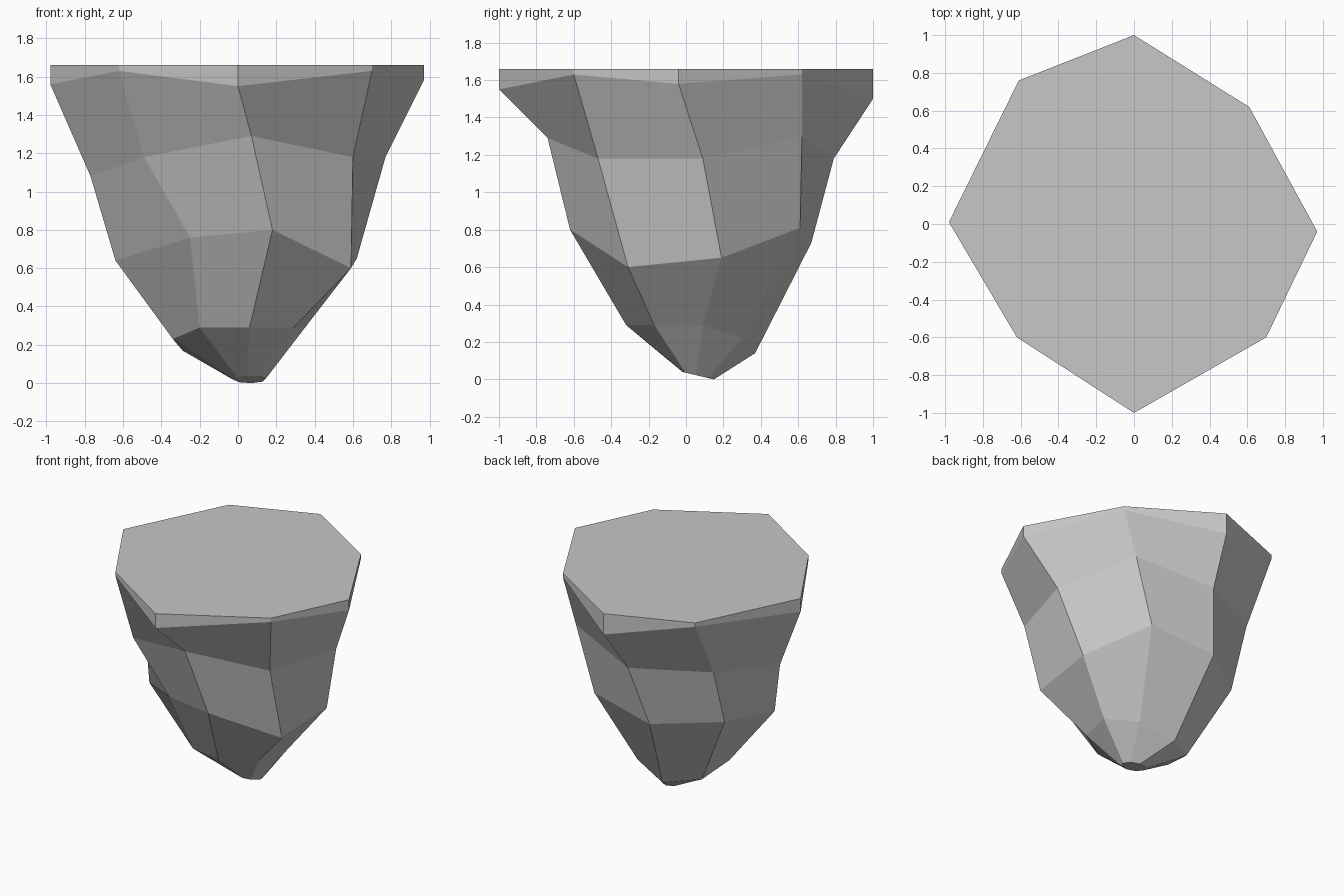
import bpy
import bmesh
import math

cube = bpy.data.objects.get("Cube")
if cube:
    bpy.data.objects.remove(cube, do_unlink=True)


def make_material(name, colour):
    material = bpy.data.materials.new(name)
    material.use_nodes = True
    material.diffuse_color = colour
    shader = next(n for n in material.node_tree.nodes if n.type == "BSDF_PRINCIPLED")
    shader.inputs["Base Color"].default_value = colour
    shader.inputs["Roughness"].default_value = 0.9
    return material


def loft(name, sections, material):
    """Join eight-sided cross-sections, from the top down, into a closed solid."""
    mesh = bpy.data.meshes.new(name)
    bm = bmesh.new()
    rings = [[bm.verts.new(point) for point in section] for section in sections]
    for upper, lower in zip(rings, rings[1:]):
        count = len(upper)
        for i in range(count):
            j = (i + 1) % count
            bm.faces.new((upper[i], lower[i], lower[j], upper[j]))
    bm.faces.new(rings[0])
    bm.faces.new(rings[-1][::-1])
    bmesh.ops.recalc_face_normals(bm, faces=bm.faces)
    bm.to_mesh(mesh)
    bm.free()
    mesh.materials.append(material)
    obj = bpy.data.objects.new(name, mesh)
    bpy.context.scene.collection.objects.link(obj)
    return obj


# Flat top outline, counter-clockwise starting at the front corner
top_height = 1.66
outline = [(0, -1), (.7, -.6), (.97, -.04), (.61, .62),
           (0, 1), (-.61, .76), (-.98, .01), (-.62, -.6)]
top = [(x, y, top_height) for x, y in outline]

# Uneven lower edge of the upright rim
rim_drops = [.11, .03, .08, .03, .16, .03, .1, .03]
rim = [(x, y, top_height - drop) for (x, y), drop in zip(outline, rim_drops)]

# Irregular cross-sections of the tapering rock
shoulder = [(.07, -.74, 1.29), (.6, -.47, 1.18), (.77, .09, 1.18), (.5, .62, 1.3),
            (-.06, .79, 1.18), (-.59, .51, 1.18), (-.77, -.04, 1.08), (-.49, -.57, 1.18)]
waist = [(.18, -.62, .8), (.59, -.31, .6), (.62, .19, .65), (.35, .61, .81),
         (-.16, .67, .73), (-.58, .36, .74), (-.64, -.16, .64), (-.25, -.48, .76)]
foot = [(.06, -.32, .29), (.29, -.17, .29), (.35, .09, .29), (.2, .3, .22),
        (-.06, .37, .14), (-.29, .22, .17), (-.34, -.04, .23), (-.2, -.26, .29)]


# Small slanted tip, lowest towards the back
def tip_point(index):
    angle = math.radians(index * 45 - 97)
    x = .06 + .085 * math.cos(angle)
    y = .065 + .085 * math.sin(angle)
    return x, y, max(0, .035 - .235 * y)


tip = [tip_point(index) for index in range(len(outline))]

stone = make_material("grey stone", (.57, .57, .57, 1))
loft("floating_rock", [top, rim, shoulder, waist, foot, tip], stone)
